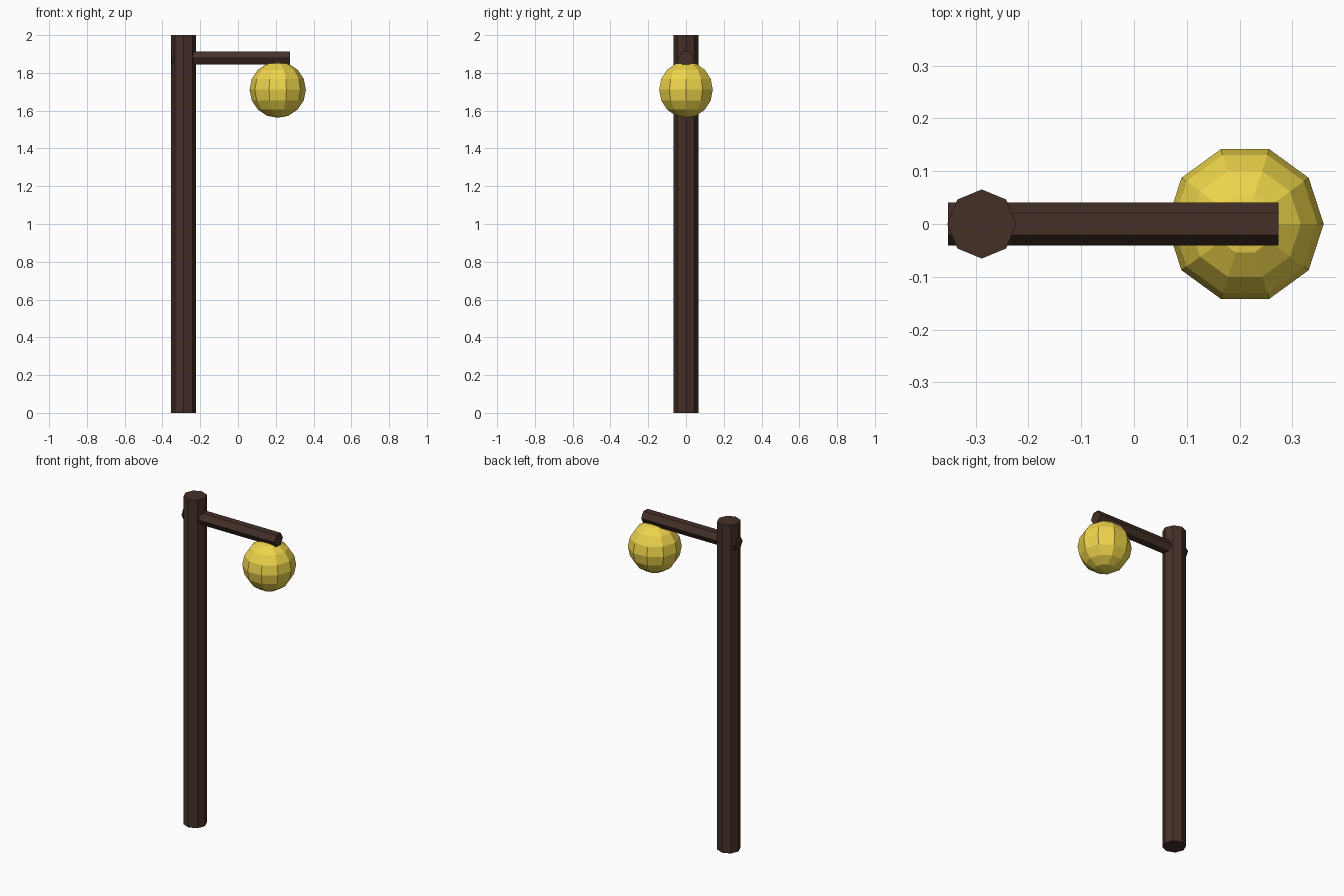
import bpy
from math import pi

if "Cube" in bpy.data.objects:
    bpy.data.objects.remove(bpy.data.objects["Cube"])


def material(name, rgb):
    m = bpy.data.materials.new(name)
    m.diffuse_color = (*rgb, 1)
    m.use_nodes = True
    m.node_tree.nodes["Principled BSDF"].inputs["Base Color"].default_value = m.diffuse_color
    return m


wood = material("dark_wood", (0.06, 0.03, 0.022))
glow = material("yellow_glow", (0.85, 0.66, 0.07))


def finish(name, mat):
    ob = bpy.context.object
    ob.name = name
    ob.data.materials.append(mat)
    bpy.ops.object.transform_apply(location=False, rotation=True, scale=True)
    return ob


# Upright eight-sided post
bpy.ops.mesh.primitive_cylinder_add(vertices=8, radius=0.0655, depth=2.0,
                                    location=(-0.2885, 0, 1.0))
finish("post", wood)

# Six-sided arm passing through the post, flat side up
x0, x1 = -0.353, 0.274
bpy.ops.mesh.primitive_cylinder_add(vertices=6, radius=0.041, depth=x1 - x0,
                                    location=((x0 + x1) / 2, 0, 1.879),
                                    rotation=(0, pi / 2, 0))
finish("arm", wood)

# Faceted globe hanging under the arm, corners pointing along y
bpy.ops.mesh.primitive_uv_sphere_add(segments=10, ring_count=8, radius=0.149,
                                     location=(0.2105, 0, 1.711),
                                     rotation=(0, 0, pi / 2))
finish("lamp_globe", glow)
